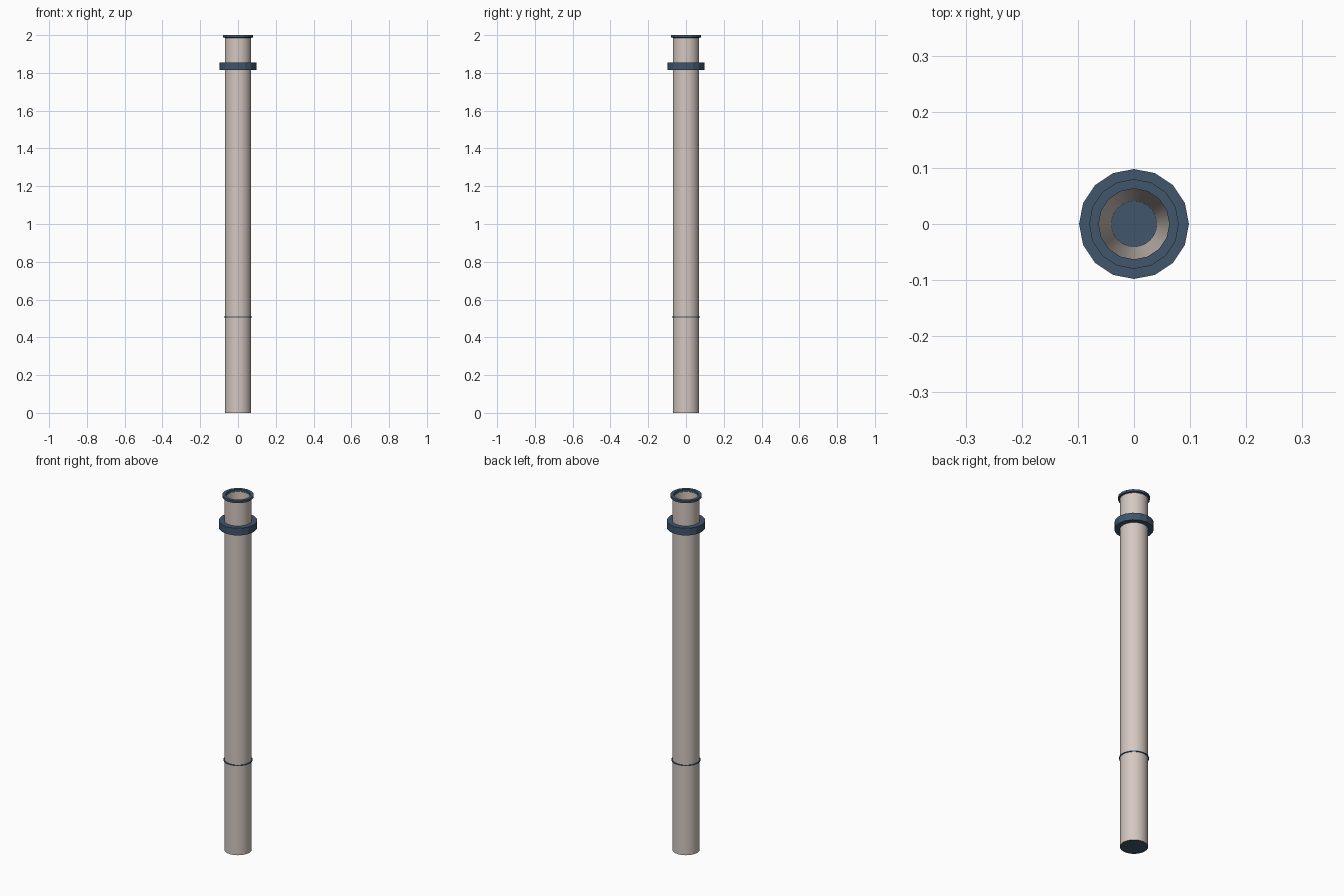
import bpy, bmesh, math

if "Cube" in bpy.data.objects:
    bpy.data.objects.remove(bpy.data.objects["Cube"])


def material(name, rgb):
    m = bpy.data.materials.new(name)
    m.diffuse_color = (*rgb, 1)
    m.use_nodes = True
    m.node_tree.nodes["Principled BSDF"].inputs["Base Color"].default_value = m.diffuse_color
    return m


cream = material("warm grey", (0.66, 0.575, 0.53))
navy = material("slate blue", (0.05, 0.092, 0.15))


def lathe(name, profile, sides, mats, closed=False, cap_first=False, cap_last=False, smooth=True):
    """Revolve (radius, z) points around z; caps use the last material."""
    bm = bmesh.new()
    rings = [[bm.verts.new((r * math.cos(2 * math.pi * i / sides),
                            r * math.sin(2 * math.pi * i / sides), z))
              for i in range(sides)] for r, z in profile]
    pairs = list(zip(rings, rings[1:]))
    if closed:
        pairs.append((rings[-1], rings[0]))
    for a, b in pairs:
        for i in range(sides):
            j = (i + 1) % sides
            bm.faces.new((a[i], a[j], b[j], b[i]))
    if cap_first:
        bm.faces.new(rings[0][::-1]).material_index = len(mats) - 1
    if cap_last:
        bm.faces.new(rings[-1]).material_index = len(mats) - 1
    bmesh.ops.recalc_face_normals(bm, faces=bm.faces)
    me = bpy.data.meshes.new(name)
    bm.to_mesh(me)
    bm.free()
    for m in mats:
        me.materials.append(m)
    ob = bpy.data.objects.new(name, me)
    bpy.context.collection.objects.link(ob)
    if smooth:
        bpy.ops.object.select_all(action='DESELECT')
        ob.select_set(True)
        bpy.context.view_layer.objects.active = ob
        bpy.ops.object.shade_smooth_by_angle(angle=math.radians(30))
    return ob


# hollow tube: dark base, outer wall, tapered bore, dark bore floor
lathe("tube", [(0.07, 0), (0.07, 1.995), (0.063, 1.995), (0.041, 0.51)],
      32, [cream, navy], cap_first=True, cap_last=True)

# thin lip around the mouth
lathe("mouth_rim", [(0.068, 1.985), (0.08, 1.988), (0.08, 2.0), (0.063, 2.0), (0.063, 1.985)],
      16, [navy], closed=True, smooth=False)

# heavy clamp below the mouth
lathe("collar", [(0.066, 1.815), (0.098, 1.815), (0.098, 1.855), (0.066, 1.855)],
      16, [navy], closed=True, smooth=False)

# fine seam ring on the lower body
lathe("seam_ring", [(0.068, 0.504), (0.074, 0.504), (0.074, 0.509), (0.068, 0.509)],
      32, [navy], closed=True)
